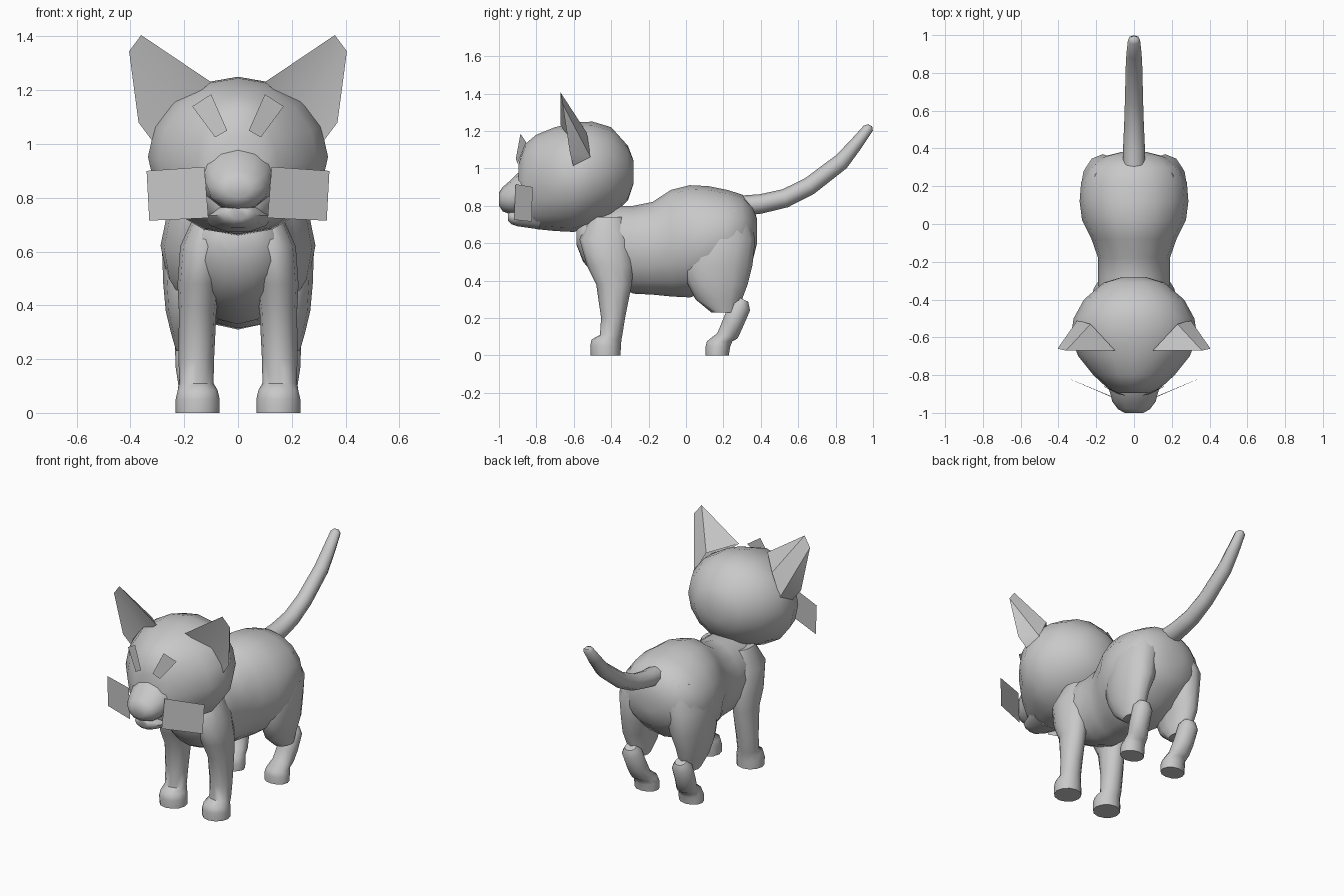
import bpy, bmesh, math

grey = bpy.data.materials.new("soft grey")
grey.diffuse_color = (0.58, 0.58, 0.58, 1)


def finish(name, bm, mirror=False, smooth=50):
    bmesh.ops.recalc_face_normals(bm, faces=bm.faces)
    me = bpy.data.meshes.new(name)
    bm.to_mesh(me)
    bm.free()
    me.materials.append(grey)
    ob = bpy.data.objects.new(name, me)
    bpy.context.collection.objects.link(ob)
    bpy.context.view_layer.objects.active = ob
    ob.select_set(True)
    if smooth:
        bpy.ops.object.shade_smooth_by_angle(angle=math.radians(smooth))
    ob.select_set(False)
    if mirror:
        ob.modifiers.new("mirror", 'MIRROR').use_mirror_merge = False
    return ob


def loft(name, rings, sides=12, mirror=False):
    """Skin rings (x, y, z, half width, half depth, angle of depth axis in yz)."""
    bm = bmesh.new()
    loops = []
    for x, y, z, rx, rd, ang in rings:
        a = math.radians(ang)
        loop = []
        for i in range(sides):
            t = 2 * math.pi * i / sides
            d = rd * math.sin(t)
            loop.append(bm.verts.new((x + rx * math.cos(t),
                                      y + d * math.cos(a), z + d * math.sin(a))))
        loops.append(loop)
    for p, q in zip(loops, loops[1:]):
        for i in range(sides):
            j = (i + 1) % sides
            bm.faces.new((p[i], p[j], q[j], q[i]))
    bm.faces.new(loops[0])
    bm.faces.new(loops[-1])
    return finish(name, bm, mirror)


def profile(name, rows, sides=16):
    """Loft along y from rows of (y, top, bottom, half width)."""
    return loft(name, [(0, y, (t + b) / 2, w, (t - b) / 2, 90) for y, t, b, w in rows], sides)


def faces(name, pts, polys, smooth=0):
    bm = bmesh.new()
    vs = [bm.verts.new(p) for p in pts]
    for f in polys:
        bm.faces.new([vs[i] for i in f])
    return finish(name, bm, True, smooth)


# Torso: narrow chest, full haunches
profile("body", [
    (-.585, .68, .59, .07), (-.55, .74, .50, .14), (-.48, .78, .42, .175),
    (-.40, .80, .38, .19), (-.28, .80, .33, .19), (-.18, .82, .325, .19),
    (-.08, .885, .315, .225), (.02, .91, .31, .275), (.12, .905, .34, .288),
    (.22, .885, .38, .28), (.30, .86, .45, .24), (.355, .80, .50, .17),
    (.38, .73, .60, .07)])

# Head, muzzle and chin
profile("head", [
    (-.28, 1.04, .92, .06), (-.31, 1.12, .83, .16), (-.40, 1.22, .74, .265),
    (-.50, 1.25, .69, .32), (-.60, 1.245, .66, .335), (-.70, 1.22, .665, .295),
    (-.80, 1.18, .675, .215), (-.86, 1.13, .69, .15), (-.895, 1.03, .72, .10)])
profile("muzzle", [
    (-.80, 1.02, .74, .16), (-.90, .975, .75, .125), (-.94, .935, .755, .115),
    (-.98, .90, .77, .085), (-1.0, .87, .80, .05)], 12)
profile("chin", [
    (-.78, .80, .67, .13), (-.90, .78, .688, .085), (-.935, .775, .70, .065),
    (-.952, .765, .72, .04)], 10)

# Ears: hollow front, ridged back
faces("ear", [
    (.10, -.67, 1.23), (.36, -.67, 1.405), (.405, -.66, 1.345), (.37, -.62, 1.08),
    (.31, -.60, 1.0), (.23, -.53, 1.19), (.30, -.51, 1.06), (.23, -.60, 1.12)],
    [(0, 1, 5), (1, 2, 5), (2, 6, 5), (2, 3, 6), (3, 4, 6),
     (0, 7, 1), (1, 7, 2), (2, 7, 3), (3, 7, 4)], 30)

# Flat eye and whisker plates
faces("eye", [(.17, -.855, 1.14), (.10, -.885, 1.185), (.04, -.91, 1.05),
              (.085, -.90, 1.025)], [(0, 1, 2, 3)])
faces("whisker_plate", [(.34, -.82, .90), (.125, -.91, .915), (.11, -.92, .725),
                        (.33, -.825, .715)], [(0, 1, 2, 3)])

# Front legs with paws
loft("front_leg", [
    (.10, -.42, .74, .06, .09, 0), (.125, -.43, .62, .09, .14, 0),
    (.145, -.405, .48, .08, .125, 0), (.15, -.385, .38, .07, .095, 0),
    (.155, -.39, .20, .066, .064, 0), (.155, -.40, .11, .064, .06, 0),
    (.15, -.425, .085, .074, .08, 0), (.15, -.43, .05, .082, .082, 0),
    (.15, -.43, 0, .082, .08, 0)], 12, True)

# Hind thighs, then lower legs with hocks and paws
loft("thigh", [
    (.12, .19, .78, .10, .14, 0), (.165, .19, .62, .118, .18, 0),
    (.17, .165, .48, .108, .19, 0), (.185, .17, .38, .084, .16, 0),
    (.18, .175, .30, .07, .125, 0), (.175, .205, .23, .055, .07, 0)], 12, True)
loft("hind_lower_leg", [
    (.175, .305, .30, .035, .03, -25), (.175, .29, .265, .06, .058, -25),
    (.17, .25, .17, .062, .057, -25), (.16, .222, .105, .062, .056, -15),
    (.155, .18, .075, .068, .068, 0), (.155, .17, .045, .076, .066, 0),
    (.155, .167, 0, .076, .062, 0)], 12, True)

# Upswept tail
loft("tail", [
    (0, .30, .80, .06, .055, 90), (0, .40, .81, .058, .052, 95),
    (0, .53, .84, .052, .05, 107), (0, .66, .905, .048, .048, 121),
    (0, .83, 1.035, .044, .045, 130), (0, .905, 1.125, .04, .036, 145),
    (0, .975, 1.215, .032, .028, 150), (0, .985, 1.23, .015, .012, 150)], 8)
